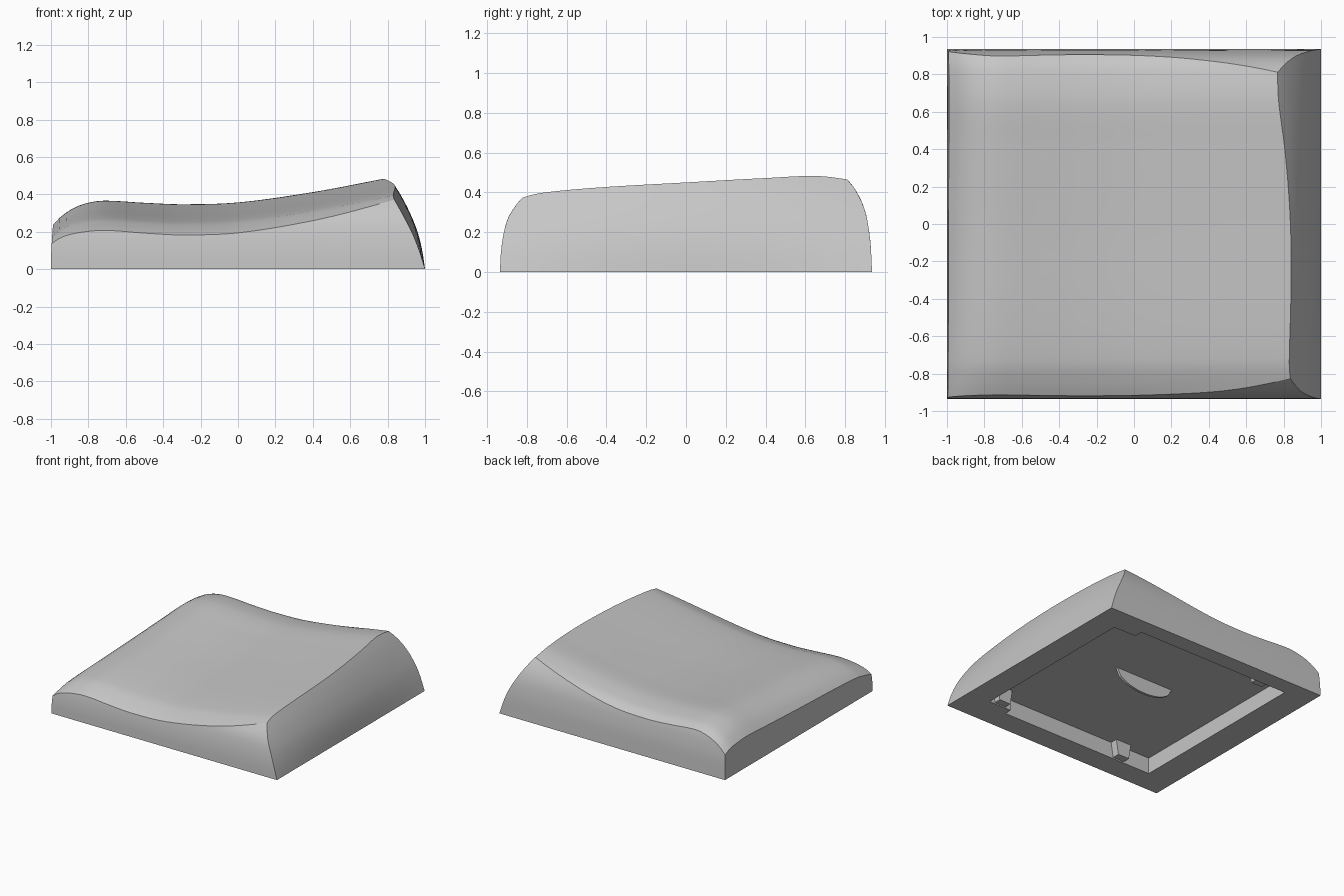
import bpy, bmesh

cube = bpy.data.objects.get("Cube")
if cube:
    bpy.data.objects.remove(cube, do_unlink=True)

grey = bpy.data.materials.new("light grey plastic")
grey.use_nodes = True
colour = (0.57, 0.57, 0.57, 1)
grey.diffuse_color = colour
grey.node_tree.nodes["Principled BSDF"].inputs["Base Color"].default_value = colour


def curve(pts, t):
    """Smooth interpolation through (position, value) pairs."""
    n = len(pts)

    def slope(i):
        a, b = pts[max(i - 1, 0)], pts[min(i + 1, n - 1)]
        return (b[1] - a[1]) / (b[0] - a[0])
    t = min(max(t, pts[0][0]), pts[-1][0])
    i = 0
    while i < n - 2 and t > pts[i + 1][0]:
        i += 1
    (x0, y0), (x1, y1) = pts[i], pts[i + 1]
    h = x1 - x0
    s = (t - x0) / h
    r = 1 - s
    return (y0 * (1 + 2 * s) * r * r + slope(i) * h * s * r * r
            + y1 * s * s * (3 - 2 * s) - slope(i + 1) * h * s * s * r)


# Height of the dished top along x, its crown along y, and the crown's strength along x
DISH = [(-1, .225), (-.97, .26), (-.9, .315), (-.82, .35), (-.72, .366), (-.5, .355),
        (-.3, .347), (0, .357), (.4, .412), (.8, .488), (.95, .52)]
CROWN = [(-.94, -.175), (-.9, -.152), (-.83, -.125), (-.75, -.1), (-.5, -.075), (0, -.045),
         (.4, -.017), (.65, 0), (.8, -.015), (.87, -.035), (.94, -.085)]
STRENGTH = [(-1, .55), (-.85, .9), (-.7, 1), (1, 1)]
# Outward reach of each wall by height
FRONT = [(0, .935), (.1, .93), (.2, .915), (.28, .89), (.36, .835), (.5, .7)]
BACK = [(0, .935), (.15, .927), (.25, .913), (.3, .902), (.36, .88), (.43, .84), (.5, .78)]
RIGHT = [(0, 1), (.1, .985), (.2, .96), (.3, .92), (.36, .89), (.43, .85), (.5, .8)]
LEFT = [(0, 1), (.1, .998), (.3, .985)]


def surface_point(u, v, height=None):
    """Point on the top, or at a fixed height on the walls; u and v run 0 to 1."""
    x, y, z = 2 * u - 1, 1.8 * v - .9, height if height is not None else .3
    for _ in range(25):
        right = curve(RIGHT, z) - .13 * z * (y / .83) ** 2
        left, front, back = -curve(LEFT, z), -curve(FRONT, z), curve(BACK, z)
        x = left + (right - left) * u
        y = front + (back - front) * v
        if height is None:
            top = curve(DISH, x) + curve(CROWN, y) * curve(STRENGTH, x)
            z = .5 * z + .5 * top
    return x, y, z


def finish(bm, name):
    bmesh.ops.recalc_face_normals(bm, faces=bm.faces)
    mesh = bpy.data.meshes.new(name)
    bm.to_mesh(mesh)
    bm.free()
    mesh.materials.append(grey)
    obj = bpy.data.objects.new(name, mesh)
    bpy.context.collection.objects.link(obj)
    return obj


# Key cap: dished top, curved walls, flat rim and shallow underside pocket
N, ROWS, CEILING = 56, 12, .13
bm = bmesh.new()
grid = [[bm.verts.new(surface_point(i / N, j / N)) for j in range(N + 1)]
        for i in range(N + 1)]
for i in range(N):
    for j in range(N):
        bm.faces.new((grid[i][j], grid[i + 1][j], grid[i + 1][j + 1], grid[i][j + 1]))

loop = ([(i, 0) for i in range(N)] + [(N, j) for j in range(N)]
        + [(N - i, N) for i in range(N)] + [(0, N - j) for j in range(N)])
top_ring = [grid[i][j] for i, j in loop]
rings = [top_ring]
for k in range(1, ROWS + 1):
    rings.append([bm.verts.new(surface_point(i / N, j / N, t.co.z * (1 - k / ROWS)))
                  for (i, j), t in zip(loop, top_ring)])
M = len(loop)
for upper, lower in zip(rings, rings[1:]):
    for a in range(M):
        b = (a + 1) % M
        bm.faces.new((upper[a], lower[a], lower[b], upper[b]))

# Pocket outline, narrower at the high end
outline = [(-.77, -.75), (.6, -.75), (.6, -.69), (.8, -.69),
           (.8, .73), (.6, .73), (.6, .8), (-.77, .8)]
rim = [bm.verts.new((x, y, 0)) for x, y in outline]
ceiling = [bm.verts.new((x, y, CEILING)) for x, y in outline]
for s, inner in enumerate((rim[0:4], rim[3:5], rim[4:8], [rim[7], rim[0]])):
    side = [rings[-1][(s * N + k) % M] for k in range(N + 1)]
    bm.faces.new(side + inner[::-1])
for a in range(len(rim)):
    b = (a + 1) % len(rim)
    bm.faces.new((rim[a], rim[b], ceiling[b], ceiling[a]))
bm.faces.new(ceiling)
cap = finish(bm, "key_cap")
bpy.ops.object.select_all(action='DESELECT')
cap.select_set(True)
bpy.context.view_layer.objects.active = cap
bpy.ops.object.shade_smooth_by_angle(angle=.5)


def plate(name, outline, place, thickness):
    """Extrude a flat outline along y (place = x, y of its centre)."""
    bm = bmesh.new()
    x, y = place
    face = bm.faces.new([bm.verts.new((x + a, y - thickness / 2, z)) for a, z in outline])
    out = bmesh.ops.extrude_face_region(bm, geom=[face])
    for vert in out["geom"]:
        if isinstance(vert, bmesh.types.BMVert):
            vert.co.y += thickness
    return finish(bm, name)


# Rounded rib hanging in the middle of the pocket
arc = [-1 + k / 8 for k in range(17)]
rib = [(.26 * a, CEILING + .005 - .125 * (1 - a * a) ** .5) for a in arc]
plate("centre_rib", rib, (0, .11), .02)

# Snap clips along the pocket walls
clip = [(-.07, CEILING + .005), (-.05, .01), (.05, .01), (.07, CEILING + .005)]
for name, place in (("front_left_clip", (.7, -.665)), ("front_right_clip", (-.48, -.72)),
                    ("back_right_clip", (-.55, .77))):
    plate(name, clip, place, .06)
